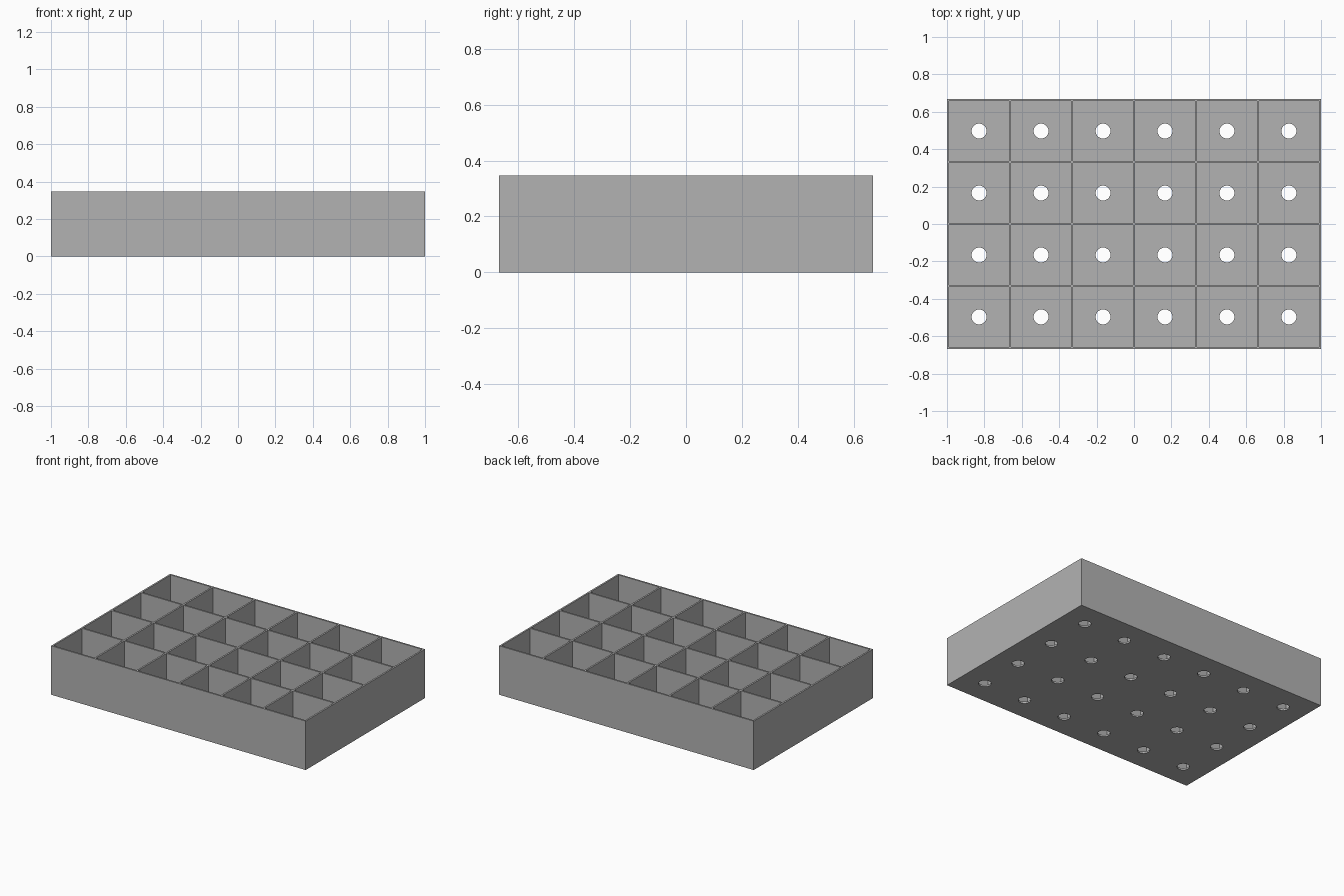
import bpy
import bmesh
from mathutils import Matrix, Vector

cube = bpy.data.objects.get("Cube")
if cube:
    bpy.data.objects.remove(cube, do_unlink=True)

COLS, ROWS = 6, 4
WALL, FLOOR, HEIGHT = 0.012, 0.012, 0.347
HOLE_RADIUS, HOLE_SIDES = 0.04, 32
PITCH = (2 - WALL) / COLS
DEPTH = ROWS * PITCH + WALL
CELL = PITCH - WALL

CENTRES = [((c - (COLS - 1) / 2) * PITCH, (r - (ROWS - 1) / 2) * PITCH)
           for c in range(COLS) for r in range(ROWS)]


def add_box(bm, size, centre):
    matrix = Matrix.Translation(centre) @ Matrix.Diagonal((*size, 1))
    bmesh.ops.create_cube(bm, size=1, matrix=matrix)


def make_object(name, bm):
    mesh = bpy.data.meshes.new(name)
    bm.to_mesh(mesh)
    bm.free()
    obj = bpy.data.objects.new(name, mesh)
    bpy.context.collection.objects.link(obj)
    return obj


def cut(target, cutter):
    cutter.hide_render = True
    mod = target.modifiers.new(cutter.name, "BOOLEAN")
    mod.operation = "DIFFERENCE"
    mod.solver = "EXACT"
    mod.object = cutter
    bpy.context.view_layer.objects.active = target
    bpy.ops.object.modifier_apply(modifier=mod.name)
    bpy.data.objects.remove(cutter, do_unlink=True)


# Solid block of the tray
bm = bmesh.new()
add_box(bm, (2, DEPTH, HEIGHT), (0, 0, HEIGHT / 2))
tray = make_object("compartment_tray", bm)

# Square compartments, open at the top
bm = bmesh.new()
for x, y in CENTRES:
    add_box(bm, (CELL, CELL, HEIGHT), (x, y, FLOOR + HEIGHT / 2))
cut(tray, make_object("compartment_cutter", bm))

# Round drain hole in each compartment floor
bm = bmesh.new()
for x, y in CENTRES:
    bmesh.ops.create_cone(bm, cap_ends=True, segments=HOLE_SIDES,
                          radius1=HOLE_RADIUS, radius2=HOLE_RADIUS,
                          depth=FLOOR * 4,
                          matrix=Matrix.Translation(Vector((x, y, FLOOR / 2))))
cut(tray, make_object("drain_hole_cutter", bm))

# Plain grey material
grey = bpy.data.materials.new("plain_grey")
grey.use_nodes = True
colour = (0.45, 0.45, 0.45, 1)
grey.diffuse_color = colour
grey.node_tree.nodes["Principled BSDF"].inputs["Base Color"].default_value = colour
tray.data.materials.clear()
tray.data.materials.append(grey)

# Smooth hole walls, sharp tray edges
tray.select_set(True)
bpy.context.view_layer.objects.active = tray
bpy.ops.object.shade_smooth_by_angle()
